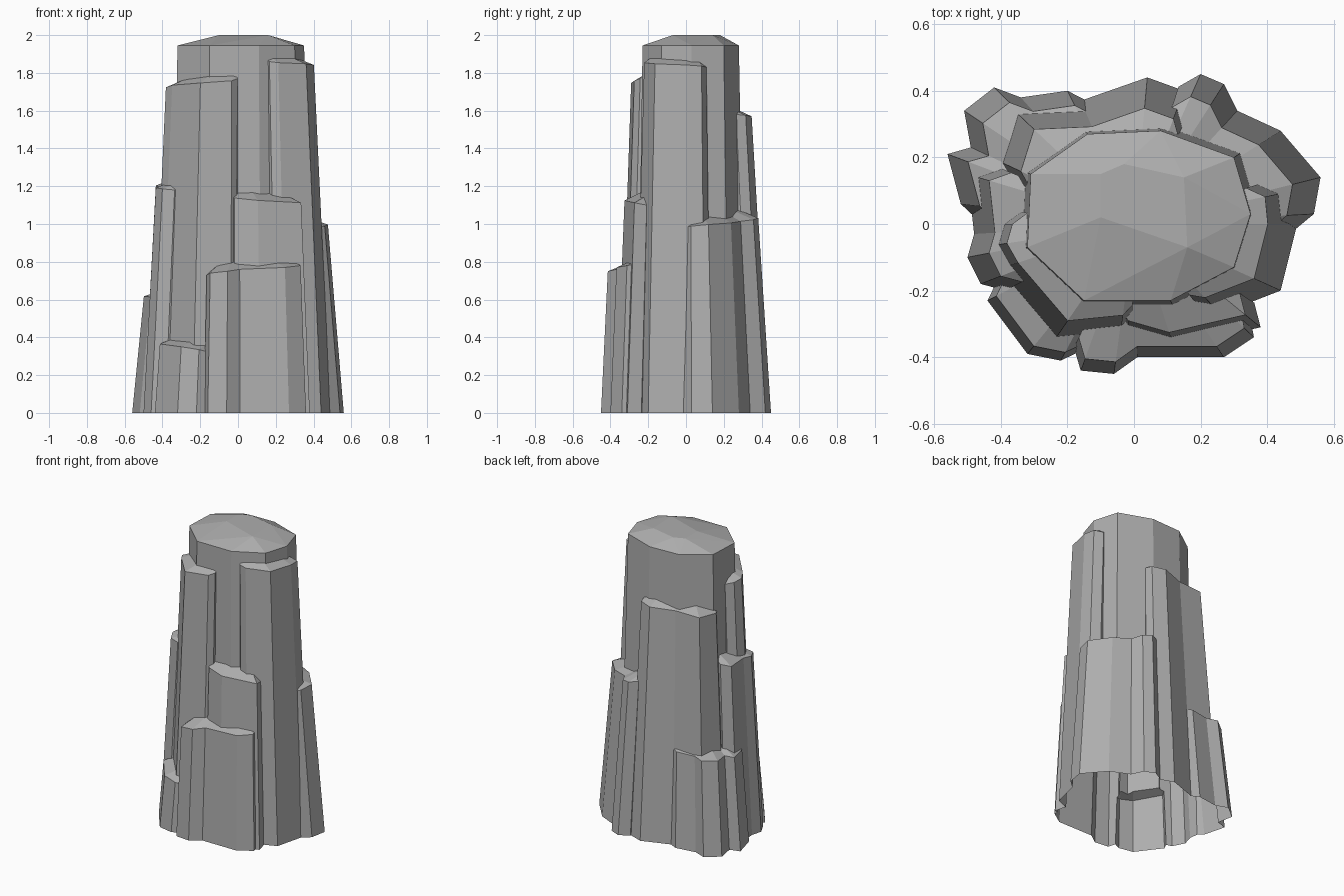
import bpy, bmesh
from math import radians
from mathutils import Matrix, Vector

if "Cube" in bpy.data.objects:
    bpy.data.objects.remove(bpy.data.objects["Cube"])

stone = bpy.data.materials.new("grey_stone")
stone.use_nodes = True
stone.diffuse_color = (0.42, 0.42, 0.42, 1)
stone.node_tree.nodes["Principled BSDF"].inputs["Base Color"].default_value = stone.diffuse_color

SINK = 0.05  # solids start below ground, then are trimmed flat and left open
INNER = 0.5  # how deep each slab reaches into the column


def make_object(name, bm):
    bmesh.ops.recalc_face_normals(bm, faces=bm.faces)
    mesh = bpy.data.meshes.new(name)
    bm.to_mesh(mesh)
    bm.free()
    mesh.materials.append(stone)
    obj = bpy.data.objects.new(name, mesh)
    bpy.context.collection.objects.link(obj)
    return obj


def shoulder(point, degrees):
    """Set-back end corner that lets a slab run into its neighbour."""
    return Matrix.Rotation(radians(degrees), 2) @ point * 0.88


def add_slab(name, z_first, z_last, taper, *footprint):
    """Tapered slab with a sloping top, fused onto the column."""
    outline = [Vector(p) for p in footprint]
    outline = [shoulder(outline[0], -6), *outline, shoulder(outline[-1], 6)]
    bm = bmesh.new()
    rings = []
    for i, p in enumerate(outline):
        z = z_first + (z_last - z_first) * i / (len(outline) - 1)
        low = 1 + (1 - taper) * SINK / z
        section = ((low, -SINK), (taper, z), (taper * INNER, z + 0.08), (INNER, -SINK))
        rings.append([bm.verts.new((*(p * scale), height)) for scale, height in section])
    for a, b in zip(rings, rings[1:]):
        for k in range(4):
            j = (k + 1) % 4
            bm.faces.new((a[k], a[j], b[j], b[k]))
    bm.faces.new(rings[0])
    bm.faces.new(rings[-1])
    mod = pillar.modifiers.new(name, "BOOLEAN")
    mod.operation = "UNION"
    mod.solver = "EXACT"
    mod.object = make_object(name, bm)


# Central column: tapered sides with a faceted crown
rim = [(-.32, -.07), (-.31, .15), (-.14, .27), (.08, .28), (.3, .2),
       (.35, .03), (.3, -.13), (.11, -.23), (-.15, -.23)]
crown = [(-.1, .02), (-.1, .15), (-.03, .18), (.15, .14), (.16, -.07)]
bm = bmesh.new()
for x, y in rim:
    bm.verts.new((x, y, 1.945))
    bm.verts.new((x * 1.13, y * 1.13, -SINK))
for x, y in crown:
    bm.verts.new((x, y, 2))
bmesh.ops.convex_hull(bm, input=bm.verts)
pillar = make_object("rock_pillar", bm)

# Tall slabs: end heights, top scale, then the outer footprint corners
add_slab("left_tall_slab", 1.86, 1.83, .82,
         (.26, -.27), (.44, -.2), (.49, 0), (.48, .1))
add_slab("back_slab", 1.58, 1.55, .79,
         (.15, .4), (.04, .44), (-.16, .37), (-.38, .36), (-.43, .2))
add_slab("front_right_tall_slab", 1.7, 1.77, .83,
         (-.44, 0), (-.46, -.07), (-.42, -.14), (-.24, -.35), (-.04, -.33))

# Middle slabs
add_slab("right_slab", 1.21, 1.18, .87,
         (-.5, .15), (-.48, -.03), (-.5, -.1), (-.46, -.18))
add_slab("front_middle_slab", 1.15, 1.1, .88,
         (-.02, -.33), (.12, -.37), (.38, -.31))
add_slab("back_left_slab", .98, 1.04, .85,
         (.54, .03), (.56, .14), (.44, .28), (.31, .34), (.27, .42), (.2, .45))

# Low slabs
add_slab("front_low_slab", .73, .79, .92,
         (-.16, -.44), (-.06, -.45), (.01, -.4), (.27, -.4), (.36, -.34))
add_slab("back_right_slab", .64, .61, .89,
         (-.2, .4), (-.34, .38), (-.42, .41), (-.51, .34), (-.49, .23), (-.56, .21), (-.52, .06))
add_slab("front_right_low_slab", .38, .32, .94,
         (-.44, -.23), (-.32, -.39), (-.22, -.41))

# Fuse everything into one shell
slabs = [mod.object for mod in pillar.modifiers]
graph = bpy.context.evaluated_depsgraph_get()
fused = bpy.data.meshes.new_from_object(pillar.evaluated_get(graph))
pillar.modifiers.clear()
pillar.data = fused
for slab in slabs:
    bpy.data.objects.remove(slab)

# Trim at ground level, leaving the underside open
bm = bmesh.new()
bm.from_mesh(fused)
bmesh.ops.bisect_plane(bm, geom=bm.verts[:] + bm.edges[:] + bm.faces[:],
                       plane_co=(0, 0, 0), plane_no=(0, 0, 1), clear_inner=True)
bm.to_mesh(fused)
bm.free()
